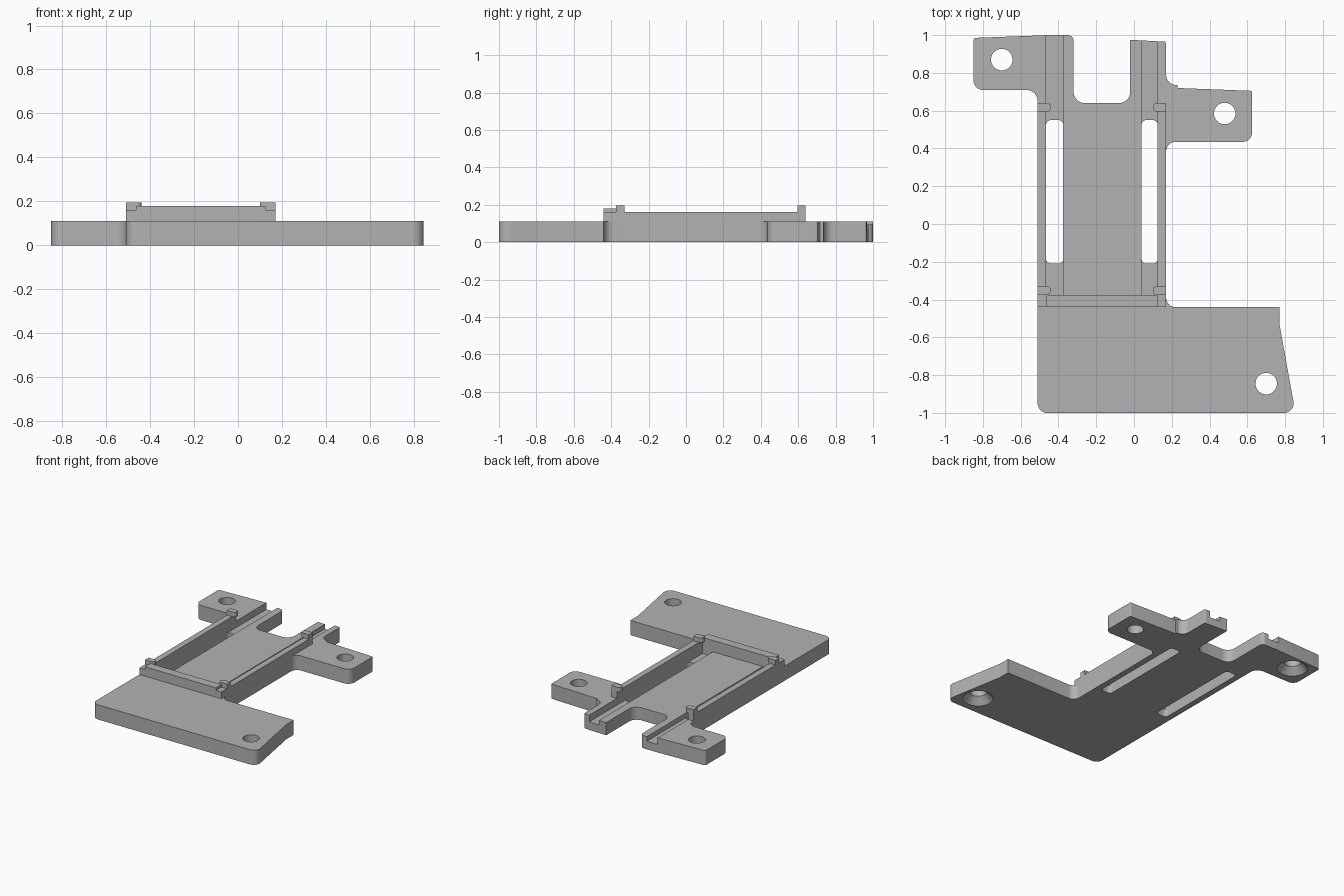
import bpy
import math
from mathutils import Vector

cube = bpy.data.objects.get("Cube")
if cube:
    bpy.data.objects.remove(cube, do_unlink=True)

grey = bpy.data.materials.new("plain grey")
grey.use_nodes = True
grey.diffuse_color = (0.45, 0.45, 0.45, 1)
grey.node_tree.nodes["Principled BSDF"].inputs["Base Color"].default_value = grey.diffuse_color

TOP, FLOOR, GROOVE = 0.11, 0.095, 0.06


def fillet(corners, steps=8):
    """Round each (x, y, radius) corner of a closed outline."""
    pts = []
    for i, (x, y, r) in enumerate(corners):
        p = Vector((x, y))
        a = (Vector(corners[i - 1][:2]) - p).normalized()
        b = (Vector(corners[(i + 1) % len(corners)][:2]) - p).normalized()
        if r == 0:
            pts.append(p)
            continue
        half = a.angle(b) / 2
        centre = p + (a + b).normalized() * (r / math.sin(half))
        start = p + a * (r / math.tan(half)) - centre
        end = p + b * (r / math.tan(half)) - centre
        sweep = math.pi - 2 * half
        for k in range(steps + 1):
            t = k / steps
            arc = (start * math.sin((1 - t) * sweep) + end * math.sin(t * sweep)) / math.sin(sweep)
            pts.append(centre + arc)
    return pts


def prism(name, pts, z0, z1):
    n = len(pts)
    verts = [(p[0], p[1], z) for z in (z0, z1) for p in pts]
    faces = [tuple(reversed(range(n))), tuple(range(n, 2 * n))]
    faces += [(i, (i + 1) % n, n + (i + 1) % n, n + i) for i in range(n)]
    mesh = bpy.data.meshes.new(name)
    mesh.from_pydata(verts, [], faces)
    mesh.materials.append(grey)
    obj = bpy.data.objects.new(name, mesh)
    bpy.context.collection.objects.link(obj)
    return obj


def block(name, x0, x1, y0, y1, z0, z1, r=0):
    return prism(name, fillet([(x0, y0, r), (x1, y0, r), (x1, y1, r), (x0, y1, r)]), z0, z1)


def cone(name, x, y, z0, z1, r0, r1):
    bpy.ops.mesh.primitive_cone_add(vertices=40, radius1=r0, radius2=r1, depth=z1 - z0,
                                    location=(x, y, (z0 + z1) / 2))
    obj = bpy.context.object
    obj.name = name
    return obj


def cut(target, cutter):
    cutter.hide_render = True
    mod = target.modifiers.new("cut", "BOOLEAN")
    mod.operation, mod.solver, mod.object = "DIFFERENCE", "EXACT", cutter
    bpy.context.view_layer.objects.active = target
    bpy.ops.object.modifier_apply(modifier=mod.name)
    bpy.data.objects.remove(cutter, do_unlink=True)


# Base plate with its foot and two mounting tabs
outline = [
    (-0.51, -1, 0.05), (0.855, -1, 0.05), (0.77, -0.53, 0), (0.77, -0.44, 0),
    (0.17, -0.44, 0.05), (0.17, 0.435, 0.05), (0.625, 0.435, 0.05), (0.625, 0.705, 0.01),
    (0.23, 0.72, 0), (0.23, 0.735, 0), (0.17, 0.735, 0.055), (0.17, 0.965, 0.01),
    (-0.02, 0.975, 0), (-0.02, 0.64, 0.06), (-0.32, 0.64, 0.06), (-0.32, 1, 0.03),
    (-0.45, 1, 0), (-0.85, 0.985, 0.015), (-0.85, 0.71, 0.05), (-0.51, 0.71, 0.06),
]
plate = prism("base_plate", fillet(outline), 0, TOP)

# Shallow tray, side grooves and through slots
cut(plate, block("tray_cutter", -0.465, 0.125, -0.375, 1.2, FLOOR, 0.3))
for x0, x1 in ((-0.465, -0.375), (0.04, 0.125)):
    cut(plate, block("groove_cutter", x0, x1, -0.375, 1.2, GROOVE, 0.3))
    cut(plate, block("slot_cutter", x0, x1, -0.21, 0.55, -0.1, 0.3, 0.025))

# Screw holes, two of them countersunk from below
for x, y, sunk in ((-0.70, 0.87, True), (0.48, 0.585, False), (0.70, -0.845, True)):
    cut(plate, cone("hole_cutter", x, y, -0.1, 0.3, 0.057, 0.057))
    if sunk:
        cut(plate, cone("sink_cutter", x, y, -0.01, 0.05, 0.115, 0.057))

# Side rails with rounded retaining clips
parts = [plate]
for side, outer, d in (("right", -0.51, 1), ("left", 0.17, -1)):
    xs = sorted((outer, outer + d * 0.045))
    parts.append(block(side + "_rail", *xs, -0.44, 0.64, TOP, 0.16))
    for end, y in (("front", -0.375), ("back", 0.595)):
        w, r = 0.045, 0.02
        tip = outer + d * 0.07
        ring = [(outer, y, 0), (tip, y, r), (tip, y + w, r), (outer, y + w, 0)]
        if d < 0:
            ring.reverse()
        parts.append(prism(f"{side}_{end}_clip", fillet(ring), 0.16, 0.195))

# Front stop wall
parts.append(block("front_wall", -0.465, 0.125, -0.44, -0.375, TOP, 0.18))

bpy.ops.object.select_all(action="DESELECT")
for obj in parts:
    obj.select_set(True)
bpy.context.view_layer.objects.active = plate
bpy.ops.object.shade_smooth_by_angle(angle=math.radians(30))
